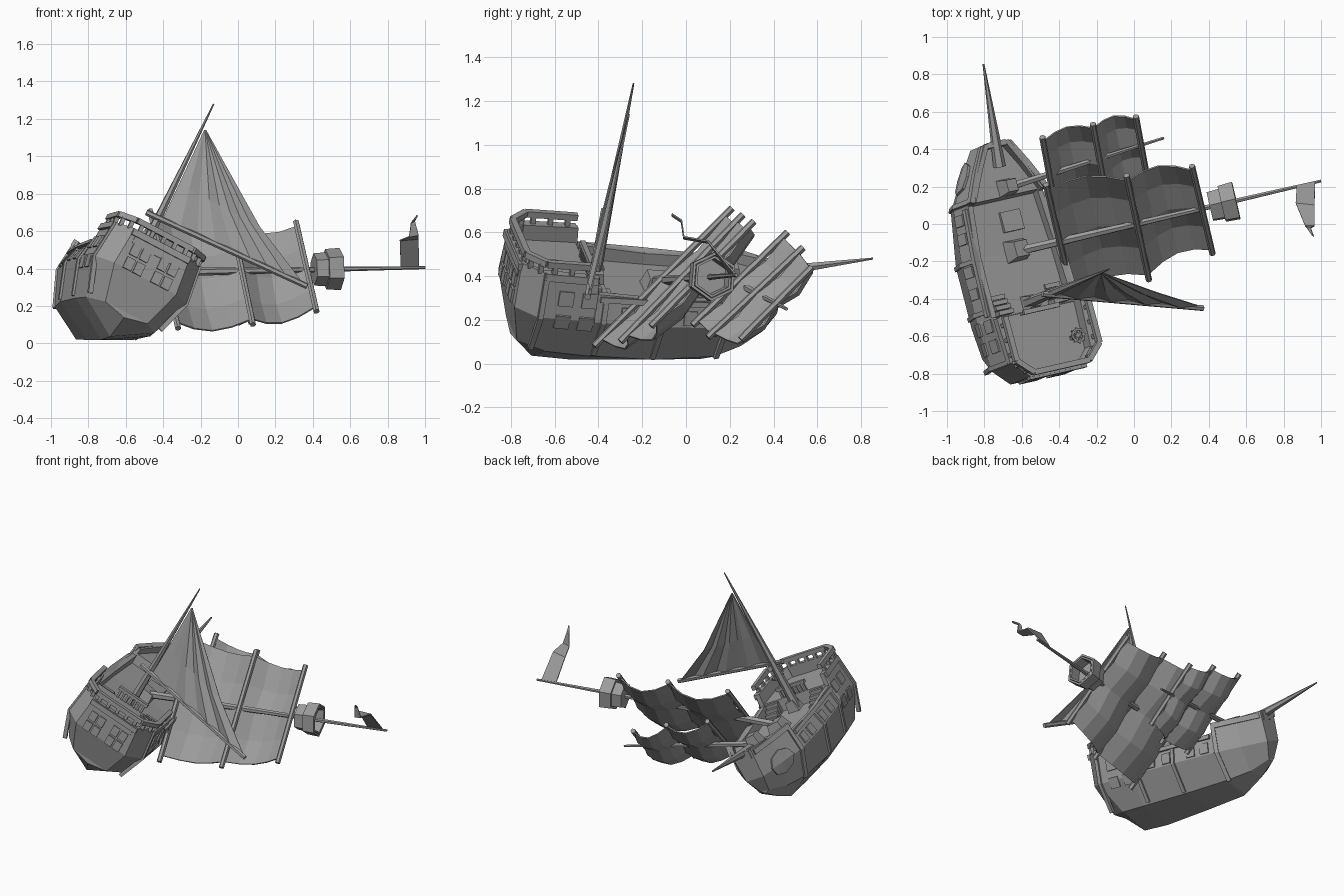
import bpy, bmesh, math
from mathutils import Vector as V

cube = bpy.data.objects.get("Cube")
if cube:
    bpy.data.objects.remove(cube, do_unlink=True)

grey = bpy.data.materials.new("weathered_grey")
grey.use_nodes = True
colour = (0.33, 0.33, 0.33, 1)
grey.diffuse_color = colour
grey.node_tree.nodes["Principled BSDF"].inputs["Base Color"].default_value = colour

# Heeled ship frame: starboard, forward, up
RIGHT = V((0.867, 0.196, -0.456))
FORE = V((-0.255, 0.964, -0.07))
UP = V((0.426, 0.177, 0.887))


def ship(s, f, u):
    return RIGHT * (s - 0.75) + FORE * f + UP * u


def make(name, verts, faces, thickness=0):
    bm = bmesh.new()
    vs = [bm.verts.new(v) for v in verts]
    for f in faces:
        bm.faces.new([vs[i] for i in f])
    bmesh.ops.recalc_face_normals(bm, faces=bm.faces)
    mesh = bpy.data.meshes.new(name)
    bm.to_mesh(mesh)
    bm.free()
    mesh.materials.append(grey)
    ob = bpy.data.objects.new(name, mesh)
    bpy.context.collection.objects.link(ob)
    if thickness:
        mod = ob.modifiers.new("thickness", "SOLIDIFY")
        mod.thickness = thickness
        mod.offset = 0
    return ob


def grid(name, rows, thickness):
    n = len(rows[0])
    faces = [(i * n + j, i * n + j + 1, (i + 1) * n + j + 1, (i + 1) * n + j)
             for i in range(len(rows) - 1) for j in range(n - 1)]
    return make(name, [p for r in rows for p in r], faces, thickness)


def stick(name, a, b, r1, r2=None, sides=6, hollow=0):
    a, b = V(a), V(b)
    r2 = r1 if r2 is None else r2
    d = (b - a).normalized()
    x = d.cross(UP if abs(d.dot(UP)) < 0.9 else FORE).normalized()
    y = d.cross(x)
    verts = []
    for c, r in ((a, r1), (b, r2)):
        for k in range(sides):
            t = math.tau * (k + 0.5) / sides
            verts.append(c + (x * math.cos(t) + y * math.sin(t)) * r)
    faces = [(k, (k + 1) % sides, sides + (k + 1) % sides, sides + k) for k in range(sides)]
    faces.append(range(sides))
    if not hollow:
        faces.append(range(sides, 2 * sides))
    return make(name, verts, faces, hollow)


def box(name, c, size):
    verts = [ship(*(c[i] + size[i] * k[i] / 2 for i in range(3)))
             for k in [(a, b, e) for a in (-1, 1) for b in (-1, 1) for e in (-1, 1)]]
    return make(name, verts, [(0, 1, 3, 2), (4, 5, 7, 6), (0, 1, 5, 4),
                              (2, 3, 7, 6), (0, 2, 6, 4), (1, 3, 7, 5)])


# Hull stations: f, chine w, chine u, bulge w, top w, top u, deck u, keel u, rake
BULGE = -0.05
stations = [
    (-0.69, 0.13, -0.25, 0.19, 0.17, 0.165, 0.09, -0.28, 0.06),
    (-0.60, 0.21, -0.255, 0.28, 0.255, 0.165, 0.09, -0.385, 0.09),
    (-0.34, 0.225, -0.255, 0.29, 0.265, 0.165, 0.09, -0.39, 0),
    (-0.33, 0.225, -0.255, 0.29, 0.265, 0.08, 0.01, -0.39, 0),
    (0, 0.225, -0.25, 0.29, 0.255, 0.065, 0.01, -0.365, 0),
    (0.28, 0.18, -0.235, 0.255, 0.23, 0.08, 0.02, -0.34, 0),
    (0.29, 0.18, -0.235, 0.25, 0.23, 0.13, 0.09, -0.335, 0),
    (0.44, 0.10, -0.21, 0.165, 0.155, 0.14, 0.09, -0.26, -0.01),
    (0.58, 0.03, -0.16, 0.065, 0.075, 0.15, 0.09, -0.18, -0.04)]
rings = []
for f, cw, cu, bw, tw, tu, du, ku, rake in stations:
    half = [(cw, f + rake, cu), (bw, f, BULGE), (tw, f, tu), (tw - 0.03, f, tu), (tw - 0.03, f, du)]
    ring = [(0, f + rake, ku)] + half + [(-s, q, u) for s, q, u in reversed(half)]
    rings.append([ship(*p) for p in ring])
n = len(rings[0])
faces = [(i * n + j, i * n + (j + 1) % n, (i + 1) * n + (j + 1) % n, (i + 1) * n + j)
         for i in range(len(rings) - 1) for j in range(n)]
# Transom and stem: keel wedge, lower panel and upper panel
for o in (0, (len(rings) - 1) * n):
    faces += [(o, o + 1, o + 10), (o + 1, o + 2, o + 9, o + 10), [o + k for k in range(2, 10)]]
make("hull", [p for r in rings for p in r], faces)
box("stern_bulwark", (0, -0.68, 0.125), (0.30, 0.03, 0.08))
box("bow_bulwark", (0, 0.57, 0.12), (0.11, 0.03, 0.06))


def side(f, u):
    i = max(k for k in range(len(stations) - 1) if stations[k][0] <= f)
    a, b = stations[i], stations[i + 1]
    t = (f - a[0]) / (b[0] - a[0])
    _, cw, cu, bw, tw, tu, *_ = [p + (q - p) * t for p, q in zip(a, b)]
    if u < BULGE:
        return cw + (bw - cw) * (u - cu) / (BULGE - cu)
    return bw + (tw - bw) * (u - BULGE) / (tu - BULGE)


# Plates that follow the hull side
def patch(name, fs, us, thickness=0.022):
    for sign in (-1, 1):
        grid(name, [[ship(sign * side(f, u), f, u) for u in us] for f in fs], thickness)


for f in (-0.48, -0.37):
    for u in (-0.10, 0.015):
        patch("gallery_window", (f - 0.035, f + 0.035), (u, u + 0.07), 0.018)
for f in (-0.18, -0.06, 0.12, 0.22):
    patch("gun_port", (f - 0.03, f + 0.03), (-0.04, 0.025), 0.02)
for f, top in ((-0.585, 0.16), (-0.29, 0.07), (-0.01, 0.06), (0.30, 0.12)):
    patch("hull_rib", (f - 0.012, f + 0.012), (-0.24, BULGE, top), 0.025)
patch("gunwale_trim", (-0.32, 0, 0.27), (0.045, 0.07), 0.035)
patch("bow_trim", (0.29, 0.44, 0.57), (0.105, 0.14), 0.03)
patch("poop_trim", (-0.59, -0.345), (0.13, 0.165), 0.03)

# Broken octagonal opening on the port bow
rim = [(0.44 + 0.08 * math.cos(k * math.tau / 8), -0.04 + 0.08 * math.sin(k * math.tau / 8)) for k in range(8)]
make("bow_opening", [ship(-side(f, u) - 0.004, f, u) for f, u in [(0.44, -0.04)] + rim],
     [(0, k + 1, (k + 1) % 8 + 1) for k in range(8)], 0.018)

# Stern windows and beams
for s in (-0.085, 0.085):
    for u in (0.06, -0.02):
        for d in (-0.03, 0.03):
            box("stern_window", (s + d, -0.692, u), (0.05, 0.018, 0.065))
box("stern_beam", (0, -0.69, 0.145), (0.35, 0.03, 0.035))

# Poop railing with posts
path = [(-0.255, -0.35), (-0.255, -0.595), (-0.17, -0.675),
        (0.17, -0.675), (0.255, -0.595), (0.255, -0.35)]
for (s0, f0), (s1, f1) in zip(path, path[1:]):
    stick("poop_rail", ship(s0, f0, 0.212), ship(s1, f1, 0.212), 0.021, sides=4)
    count = max(2, round(math.hypot(s1 - s0, f1 - f0) / 0.07))
    for k in range(count):
        t = (k + 0.5) / count
        s, f = s0 + (s1 - s0) * t, f0 + (f1 - f0) * t
        box("rail_post", (s, f, 0.18), (0.022, 0.022, 0.05))
for k in range(7):
    box("break_post", (-0.09 + k * 0.03, -0.345, 0.12), (0.014, 0.014, 0.06))
box("break_rail", (0, -0.345, 0.155), (0.22, 0.025, 0.02))

# Stairs to the poop
for s in (-0.17, 0.17):
    for k in range(4):
        box("stair_step", (s, -0.315 + k * 0.03, 0.045 - k * 0.01), (0.09, 0.024, 0.08 - k * 0.02))

# Steering wheel
hub = ship(0.165, -0.53, 0.17)
ring = [hub + (RIGHT * math.cos(k * math.tau / 8) + FORE * math.sin(k * math.tau / 8)) * 0.035 for k in range(8)]
for k in range(8):
    stick("wheel_rim", ring[k], ring[k - 1], 0.007, sides=4)
    stick("wheel_spoke", hub, hub + (ring[k] - hub) * 1.3, 0.005, sides=4)
stick("wheel_stand", ship(0.165, -0.53, 0.09), hub, 0.015, sides=4)

# Deck fittings
box("cargo_hatch", (0.03, 0.16, 0.02), (0.12, 0.11, 0.03))
for f, u, r in ((0, 0.01, 0.085), (0.335, 0.09, 0.065), (-0.29, 0.01, 0.06)):
    stick("mast_collar", ship(0.01, f, u - 0.01), ship(0.02, f, u + 0.07), r, r * 0.7, sides=4)

# Masts and bowsprit
stick("main_mast", (-0.64, -0.15, 0.375), (1.0, 0.23, 0.405), 0.026, 0.008)
stick("fore_mast", (-0.66, 0.2, 0.385), (0.16, 0.46, 0.25), 0.022, 0.008)
stick("mizzen_mast", ship(0, -0.29, 0.0), (-0.13, -0.24, 1.28), 0.032, 0.004)
stick("bowsprit", ship(0, 0.45, 0.11), (-0.805, 0.855, 0.48), 0.034, 0.005)

# Yards and billowing square sails
main_yards = [((-0.32, -0.42, 0.08), (-0.47, 0.21, 0.71)),
              ((0.08, -0.30, 0.10), (-0.04, 0.26, 0.68)),
              ((0.42, -0.16, 0.17), (0.31, 0.31, 0.65))]
fore_yards = [((-0.41, 0.03, 0.175), (-0.49, 0.464, 0.60)),
              ((-0.14, 0.10, 0.12), (-0.22, 0.535, 0.53)),
              ((0.07, 0.25, 0.11), (0.01, 0.575, 0.44))]
billow = V((-0.14, 0.68, -0.72))
for label, yards, depth in (("main", main_yards, 0.075), ("fore", fore_yards, 0.06)):
    for a, b in yards:
        stick(label + "_yard", a, b, 0.017)
    for lower, upper in zip(yards, yards[1:]):
        rows = []
        for i in range(5):
            t = i / 4
            p, q = (V(lower[k]).lerp(V(upper[k]), t) for k in (0, 1))
            rows.append([p.lerp(q, 0.05 + 0.9 * j / 4) + billow *
                         (0.014 - 0.014 * (-1) ** j + math.sin(math.pi * t) * depth)
                         for j in range(5)])
        grid(label + "_sail", rows, 0.008)

# Pleated triangular sail and its boom
boom_a, boom_b = V((-0.49, -0.375, 0.70)), V((0.37, -0.45, 0.305))
stick("mizzen_boom", boom_a, boom_b, 0.016)
apex = V((-0.18, -0.26, 1.14))
rows = []
for k in range(9):
    foot = boom_a.lerp(boom_b, 0.1 + 0.88 * k / 8)
    pleat = V((0, 0.009 * (-1) ** k, 0))
    mid = apex.lerp(foot, 0.6) + pleat - V((0.025, 0, 0.02)) * (k / 8)
    rows.append([apex + V((k * 0.001, 0, 0)), mid, foot + pleat])
grid("mizzen_sail", rows, 0.007)

# Crow's nest
mast_dir = V((1.62, 0.375, 0.03)).normalized()
nest = V((0.41, 0.094, 0.395))
stick("nest_basket", nest, nest + mast_dir * 0.14, 0.082, 0.09, hollow=0.012)
stick("nest_rim", nest + mast_dir * 0.065, nest + mast_dir * 0.14, 0.103, 0.106, hollow=0.014)

# Pennant folded in the wind
pennant = [((0.87, 0.2, 0.41), (0.968, 0.225, 0.41)), ((0.865, 0.11, 0.55), (0.965, 0.10, 0.56)),
           ((0.915, -0.01, 0.57), (0.965, -0.01, 0.58)), ((0.925, -0.02, 0.645), (0.945, -0.02, 0.655)),
           ((0.955, -0.065, 0.675), (0.96, -0.065, 0.685))]
grid("pennant", [[V(a), V(b)] for a, b in pennant], 0.008)
